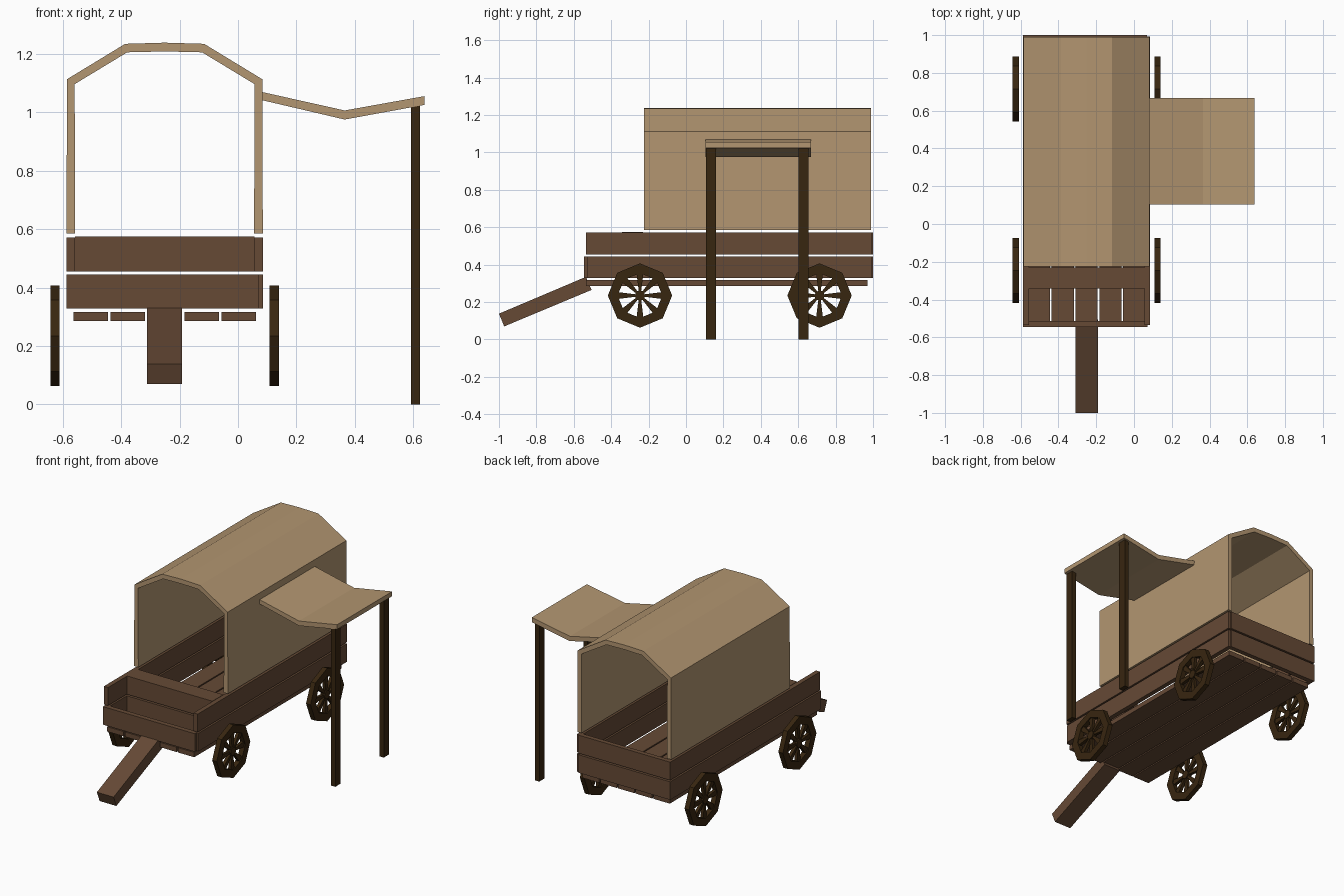
import bpy, bmesh, math

if "Cube" in bpy.data.objects:
    bpy.data.objects.remove(bpy.data.objects["Cube"])

def material(name, rgb):
    m = bpy.data.materials.new(name)
    m.diffuse_color = (*rgb, 1)
    m.use_nodes = True
    m.node_tree.nodes["Principled BSDF"].inputs["Base Color"].default_value = m.diffuse_color
    return m

CANVAS = material("tan canvas", (0.45, 0.305, 0.165))
WOOD = material("brown wood", (0.132, 0.068, 0.036))
DARK = material("dark wood", (0.039, 0.019, 0.005))

def finish(name, bm, mat):
    bmesh.ops.recalc_face_normals(bm, faces=bm.faces)
    me = bpy.data.meshes.new(name)
    bm.to_mesh(me)
    bm.free()
    me.materials.append(mat)
    ob = bpy.data.objects.new(name, me)
    bpy.context.collection.objects.link(ob)
    return ob

def add_prism(bm, pts, axis, lo, hi):
    """Extrude a closed profile along x (points are y,z) or y (points are x,z)."""
    put = (lambda p, d: (d, p[0], p[1])) if axis == 'x' else (lambda p, d: (p[0], d, p[1]))
    a = [bm.verts.new(put(p, lo)) for p in pts]
    b = [bm.verts.new(put(p, hi)) for p in pts]
    bm.faces.new(a)
    bm.faces.new(b[::-1])
    for i in range(len(pts)):
        j = (i + 1) % len(pts)
        bm.faces.new((a[i], b[i], b[j], a[j]))

def prism(name, pts, axis, lo, hi, mat):
    bm = bmesh.new()
    add_prism(bm, pts, axis, lo, hi)
    return finish(name, bm, mat)

def box(name, x, y, z, mat):
    return prism(name, [(x[0], z[0]), (x[1], z[0]), (x[1], z[1]), (x[0], z[1])], 'y', y[0], y[1], mat)

CX = -0.251  # centre line of the wagon

# Canvas cover: half profiles mirrored about the wagon's centre line
outer = [(0.336, 0.585), (0.334, 1.113), (0.135, 1.234)]
inner = [(0.306, 0.585), (0.308, 1.096), (0.128, 1.205)]
def arch(half, top):
    return [(CX - x, z) for x, z in half] + [(CX, top)] + [(CX + x, z) for x, z in half[::-1]]
cover = arch(outer, 1.238) + arch(inner, 1.208)[::-1]
prism("canvas_cover", cover, 'y', -0.225, 0.99, CANVAS)

# Sagging side awning and its posts
prism("awning", [(0.083, 1.069), (0.365, 1.006), (0.638, 1.055),
                 (0.638, 1.025), (0.365, 0.975), (0.083, 1.041)], 'y', 0.103, 0.667, CANVAS)
for i, y in enumerate((0.133, 0.629)):
    box(f"awning_post_{i}", (0.592, 0.623), (y - 0.027, y + 0.027), (0, 1.022), DARK)

# Wagon box: two courses of boards
for tag, z, front in (("lower", (0.328, 0.445), -0.53), ("upper", (0.455, 0.572), -0.535)):
    box(f"left_board_{tag}", (-0.587, -0.557), (front, 0.972), z, WOOD)
    box(f"right_board_{tag}", (0.056, 0.086), (front, 0.992), z, WOOD)
    box(f"back_board_{tag}", (-0.587, 0.07), (0.97, 1.0), z, WOOD)
box("front_board", (-0.587, 0.072), (-0.545, -0.513), (0.328, 0.445), WOOD)

# Driver's seat
box("seat", (-0.557, 0.056), (-0.342, -0.23), (0.545, 0.574), WOOD)
box("seat_front_upper", (-0.557, 0.056), (-0.342, -0.315), (0.455, 0.545), WOOD)
box("seat_front_lower", (-0.557, 0.056), (-0.342, -0.315), (0.328, 0.445), WOOD)

# Floor planks
for i in range(5):
    x = CX + (i - 2) * 0.1265
    box(f"floor_plank_{i}", (x - 0.059, x + 0.059), (-0.535, 0.97), (0.286, 0.317), WOOD)

# Sloping draw bar
prism("draw_bar", [(-1.0, 0.138), (-0.972, 0.07), (-0.505, 0.265), (-0.535, 0.335)],
      'x', -0.311, -0.191, WOOD)

# Wheels: octagonal rim, hub and eight flared spokes
def wheel(name, x, y, z, half=0.016, r_out=0.172, r_in=0.12):
    bm = bmesh.new()
    def polar(r, a, side=0):
        return (y + r * math.sin(a) + side * math.cos(a), z + r * math.cos(a) - side * math.sin(a))
    angles = [k * math.tau / 8 for k in range(8)]
    loops = [[bm.verts.new((x + d, *polar(r, a))) for a in angles]
             for d, r in ((-half, r_in), (-half, r_out), (half, r_out), (half, r_in))]
    for l in range(4):
        p, q = loops[l], loops[(l + 1) % 4]
        for k in range(8):
            j = (k + 1) % 8
            bm.faces.new((p[k], p[j], q[j], q[k]))
    add_prism(bm, [polar(0.028, a) for a in angles], 'x', x - half, x + half)
    for a in angles:
        add_prism(bm, [polar(0.02, a, -0.006), polar(0.124, a, -0.019),
                       polar(0.124, a, 0.019), polar(0.02, a, 0.006)], 'x', x - 0.01, x + 0.01)
    finish(name, bm, DARK)

for side, x in (("left", -0.626), ("right", 0.124)):
    for end, y in (("front", -0.246), ("back", 0.714)):
        wheel(f"{end}_{side}_wheel", x, y, 0.235)
